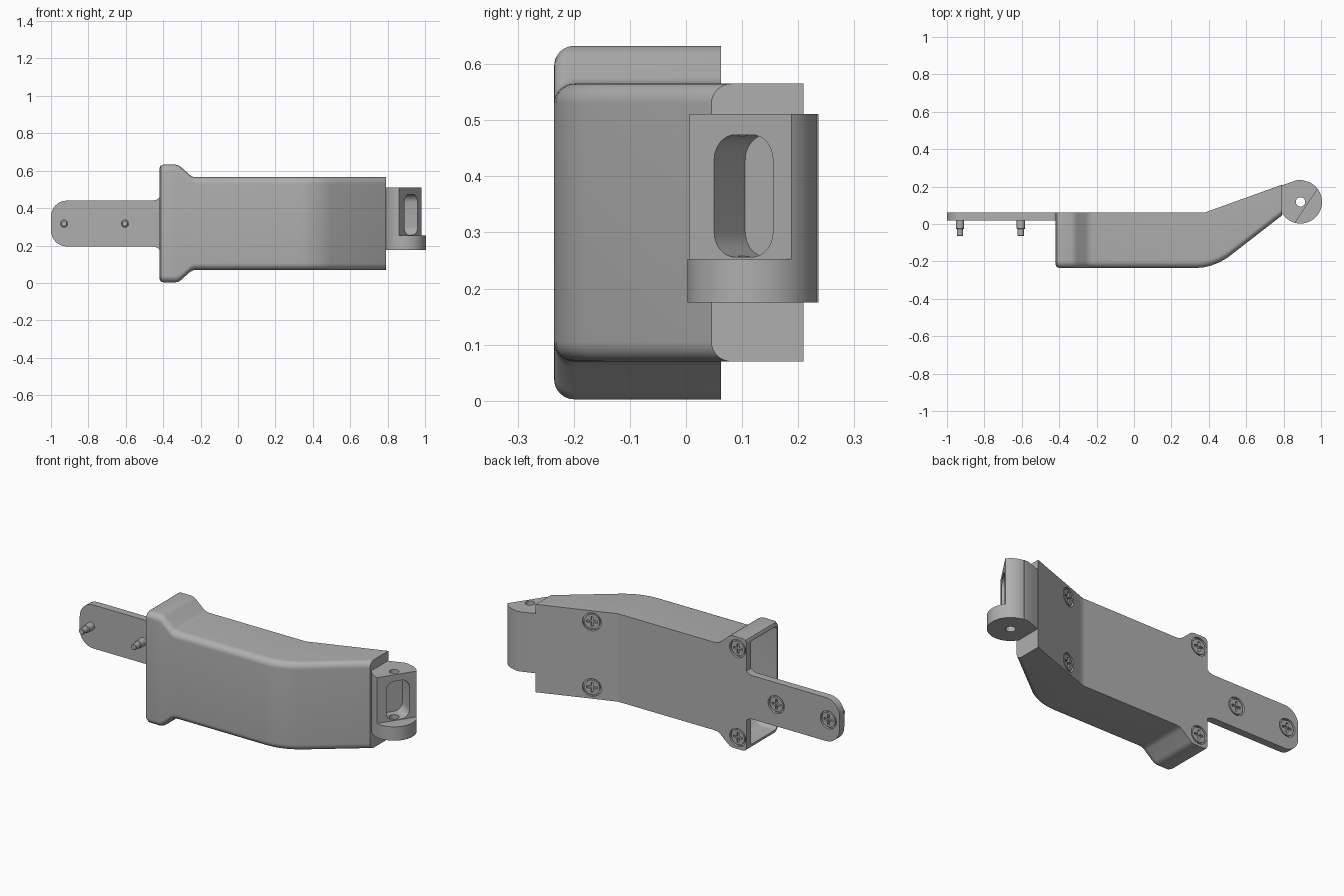
import bpy, bmesh, math
from mathutils import Vector, Matrix

if "Cube" in bpy.data.objects:
    bpy.data.objects.remove(bpy.data.objects["Cube"], do_unlink=True)

GREY = (0.43, 0.43, 0.43, 1)
mat = bpy.data.materials.new("grey plastic")
mat.use_nodes = True
mat.diffuse_color = GREY
mat.node_tree.nodes["Principled BSDF"].inputs["Base Color"].default_value = GREY

MID = 0.3175          # height of the symmetry plane
BACK = 0.062          # back face of the straight section
SLOPE = 0.36          # rise of the bent section
BEND = 0.38
X, Y, Z = Vector((1, 0, 0)), Vector((0, 1, 0)), Vector((0, 0, 1))


def finish(name, bm):
    bmesh.ops.recalc_face_normals(bm, faces=bm.faces)
    me = bpy.data.meshes.new(name)
    bm.to_mesh(me)
    bm.free()
    ob = bpy.data.objects.new(name, me)
    bpy.context.collection.objects.link(ob)
    me.materials.append(mat)
    return ob


def loft(name, rings):
    bm = bmesh.new()
    rows = [[bm.verts.new(p) for p in ring] for ring in rings]
    for a, b in zip(rows, rows[1:]):
        for i in range(len(a)):
            j = (i + 1) % len(a)
            bm.faces.new((a[i], a[j], b[j], b[i]))
    bm.faces.new(rows[0])
    bm.faces.new(rows[-1])
    return finish(name, bm)


def prism(name, pts, lo, hi, axes=(X, Y, Z), origin=(0, 0, 0)):
    u, v, w = axes
    o = Vector(origin)
    return loft(name, [[o + u * a + v * b + w * h for a, b in pts] for h in (lo, hi)])


def arc(cx, cy, r, a0, a1, n=8):
    return [(cx + r * math.cos(math.radians(a0 + (a1 - a0) * i / n)),
             cy + r * math.sin(math.radians(a0 + (a1 - a0) * i / n))) for i in range(n + 1)]


def circle(r, cx=0, cy=0, n=40):
    return arc(cx, cy, r, 0, 360 - 360 / n, n - 1)


def rounded(w, h, r):
    a, b = w / 2 - r, h / 2 - r
    return (arc(a, b, r, 0, 90) + arc(-a, b, r, 90, 180)
            + arc(-a, -b, r, 180, 270) + arc(a, -b, r, 270, 360))


def boolean(ob, other, op="DIFFERENCE"):
    mod = ob.modifiers.new("cut", "BOOLEAN")
    mod.operation, mod.solver, mod.object = op, "EXACT", other
    bpy.context.view_layer.update()
    bpy.context.view_layer.objects.active = ob
    bpy.ops.object.modifier_apply(modifier=mod.name)
    bpy.data.objects.remove(other, do_unlink=True)


def interp(table, x):
    for (x0, v0), (x1, v1) in zip(table, table[1:]):
        if x <= x1:
            return v0 + (v1 - v0) * max(0, x - x0) / (x1 - x0)
    return table[-1][1]


def back_y(x):
    return BACK + SLOPE * max(0, x - BEND)


# Housing: rounded sections lofted along x, flared at one end
half = [(-.42, .295), (-.413, .309), (-.4, .315), (-.335, .315), (-.318, .311),
        (-.305, .302), (-.255, .258), (-.24, .25), (-.22, .2475), (.79, .2475)]
front = [(-.42, -.215), (-.413, -.229), (-.4, -.235), (.33, -.235), (.37, -.232),
         (.41, -.223), (.455, -.206), (.5, -.18), (.79, .045)]
stations = sorted({x for x, _ in half + front} | {BEND})


def section(x, wall=0, back_wall=0, at=None):
    h = interp(half, x) - wall
    f = interp(front, x) + wall
    b = back_y(x) - back_wall
    r = 0.036 - wall * 0.6
    pts = [(b, -h)] + arc(f + r, -h + r, r, 270, 180) + arc(f + r, h - r, r, 180, 90) + [(b, h)]
    return [(x if at is None else at, y, MID + z) for y, z in pts]


housing = loft("housing", [section(x) for x in stations])
inner = [x for x in stations if -.4 <= x <= .5]
cavity = loft("cavity", [section(-.4, .025, .042, -.5)]
              + [section(x, .025, .042) for x in inner])
boolean(housing, cavity)

# Strap: flat tongue with rounded end and flared root
upper = arc(-.46, .1825, .06, 270, 360)
outline = (upper + [(-.419, .1825)] + [(-.419, -.1825)]
           + [(x, -z) for x, z in reversed(upper)]
           + arc(-.915, -.0375, .085, 270, 180) + arc(-.915, .0375, .085, 180, 90))
outline = [(min(x, -.419), z) for x, z in outline]
clean = [p for i, p in enumerate(outline) if math.dist(p, outline[i - 1]) > 1e-4]
strap = prism("mounting_strap", clean, .02, BACK, (X, Z, Y), (0, 0, MID))

# Screws: recessed round heads with cross slots
screws = [("strap_outer", -.93, 0, strap), ("strap_inner", -.605, 0, strap),
          ("flange_upper", -.365, .25, housing), ("flange_lower", -.365, -.25, housing),
          ("bend_upper", .51, .185, housing), ("bend_lower", .51, -.185, housing)]
for name, x, z, host in screws:
    ang = math.atan(SLOPE) if x > BEND else 0
    u = Matrix.Rotation(ang, 3, "Z") @ X
    w = Matrix.Rotation(ang, 3, "Z") @ Y
    axes, o = (u, Z, w), (x, back_y(x), MID + z)
    boolean(host, prism("recess", circle(.05), -.014, .03, axes, o))
    head = prism("screw_" + name, circle(.041), -.02, -.002, axes, o)
    for a, b in ((.028, .006), (.006, .028)):
        boolean(head, prism("slot", [(-a, -b), (a, -b), (a, b), (-a, b)], -.014, .02, axes, o))

# Strap pins: stepped round pegs on the front
for name, x in (("outer", -.93), ("inner", -.605)):
    steps = [(.025, .022), (-.025, .022), (-.028, .017), (-.062, .017), (-.065, .014)]
    loft("strap_pin_" + name,
         [[(x + a, y, MID + b) for a, b in circle(r, n=24)] for y, r in steps])

# Hinge knuckle: round barrel with a neck joining the bent section
C = (.89, .118)
knuckle = prism("hinge_knuckle", circle(.1155, *C, n=64), .175, .511)
neck = [(.72, .04), (.795, .062), C, (.9, .236), (.875, .236), (.72, back_y(.72) - .002)]
boolean(knuckle, prism("neck", neck, .175, .511), "UNION")

# Slanted flat above the lower disc, window pocket and pin bore
tangent, normal = Vector((.555, .832, 0)), Vector((.832, -.555, 0))
face = (.925, .1025, 0)
boolean(knuckle, prism("flat", [(-.3, 0), (.3, 0), (.3, .3), (-.3, .3)], .253, .7,
                       (tangent, normal, Z), face))
boolean(knuckle, prism("pocket", rounded(.126, .218, .045), -.1, .1,
                       (tangent, Z, normal), (face[0], face[1], .365)))
boolean(knuckle, prism("bore", circle(.025, *C, n=32), .1, .6))

# Smooth shading with sharp edges kept
for ob in bpy.context.view_layer.objects:
    ob.select_set(ob.type == "MESH" and mat.name in ob.data.materials)
bpy.context.view_layer.objects.active = housing
bpy.ops.object.shade_smooth_by_angle(angle=math.radians(28))
